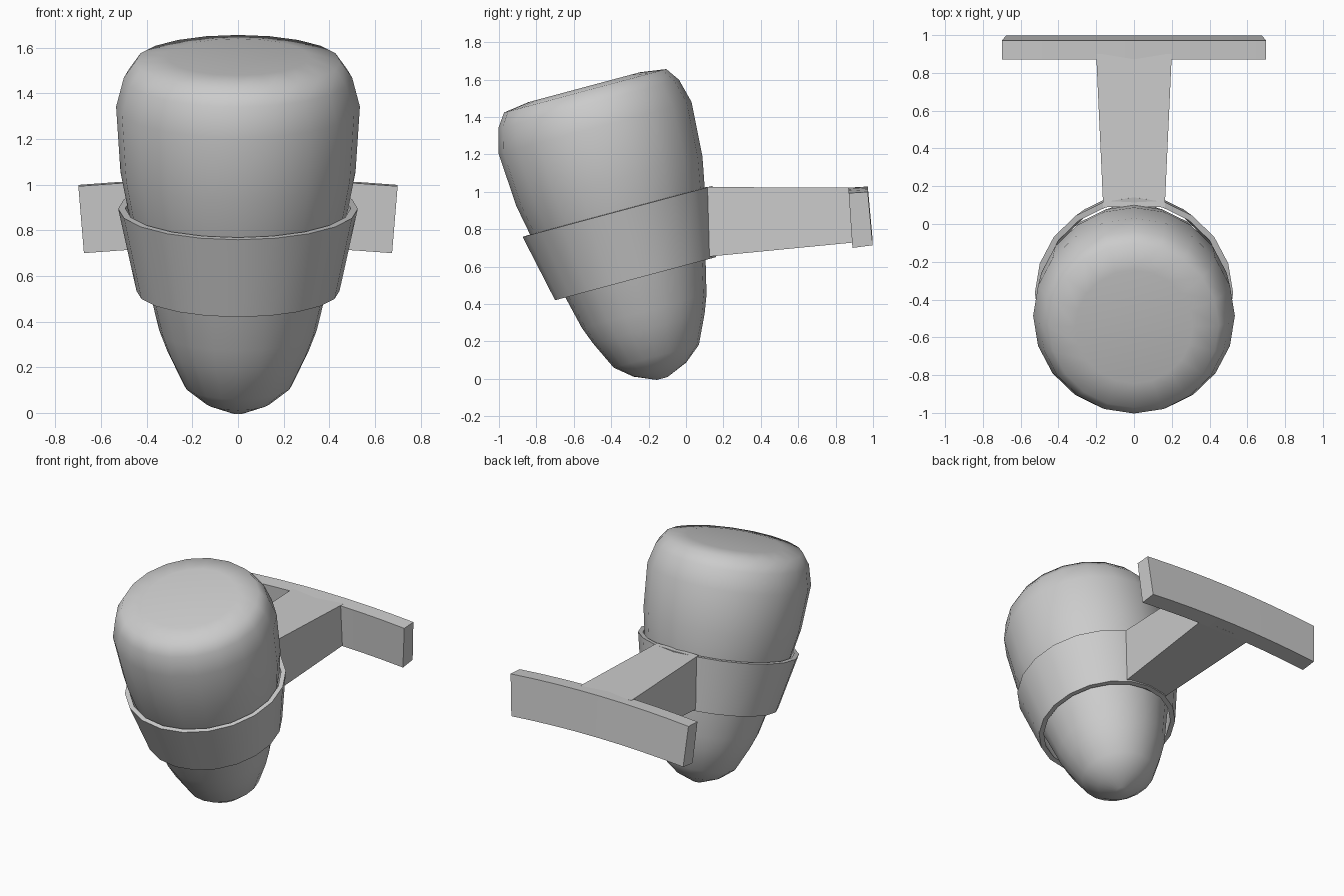
import bpy, bmesh
from math import sin, cos, pi, radians

if "Cube" in bpy.data.objects:
    bpy.data.objects.remove(bpy.data.objects["Cube"])

SIDES = 20
TILT = radians(15)
ORIGIN = (0, -0.27, 0.535)   # centre of the ring's lower edge


def make(name, verts, faces, angle=30):
    me = bpy.data.meshes.new(name)
    me.from_pydata(verts, [], faces)
    bm = bmesh.new()
    bm.from_mesh(me)
    bmesh.ops.recalc_face_normals(bm, faces=bm.faces)
    bm.to_mesh(me)
    bm.free()
    ob = bpy.data.objects.new(name, me)
    bpy.context.collection.objects.link(ob)
    bpy.ops.object.select_all(action='DESELECT')
    ob.select_set(True)
    bpy.context.view_layer.objects.active = ob
    bpy.ops.object.shade_smooth_by_angle(angle=radians(angle))
    return ob


def revolve(name, profile, closed, angle):
    """Spin (radius, height) points about the tilted axis."""
    verts = [(r * sin(2 * pi * i / SIDES), -r * cos(2 * pi * i / SIDES), h)
             for r, h in profile for i in range(SIDES)]
    n = len(profile)
    faces = []
    for k in range(n if closed else n - 1):
        a, b = k * SIDES, (k + 1) % n * SIDES
        for i in range(SIDES):
            j = (i + 1) % SIDES
            faces.append((a + i, a + j, b + j, b + i))
    if not closed:
        faces.append(tuple(range(SIDES)))
        faces.append(tuple(range((n - 1) * SIDES, n * SIDES)))
    ob = make(name, verts, faces, angle)
    ob.location = ORIGIN
    ob.rotation_euler.x = TILT
    return ob


def loft(name, sections):
    """Skin four-cornered sections into a closed bar."""
    verts = [p for s in sections for p in s]
    faces = [(0, 1, 2, 3), tuple(len(verts) - 4 + i for i in range(4))]
    for k in range(len(sections) - 1):
        for i in range(4):
            j = (i + 1) % 4
            faces.append((4 * k + i, 4 * k + j, 4 * k + 4 + j, 4 * k + 4 + i))
    return make(name, verts, faces)


# Tapered cup with rounded base and lid
revolve("cup", [(0.03, -0.552), (0.146, -0.503), (0.236, -0.429), (0.309, -0.275),
                (0.345, -0.18), (0.388, 0.0), (0.483, 0.372), (0.515, 0.54),
                (0.534, 0.835), (0.50, 0.967), (0.449, 1.04), (0.31, 1.06)], False, 65)

# Conical holder ring
revolve("holder_ring", [(0.445, 0.0), (0.525, 0.372), (0.494, 0.374), (0.414, 0.0)], True, 30)

# Arm from the ring to the mounting plate
loft("arm", [[(-w, yt, zt), (w, yt, zt), (w, yb, zb), (-w, yb, zb)]
             for w, yt, zt, yb, zb in ((0.163, 0.09, 1.025, 0.11, 0.652),
                                       (0.20, 0.90, 1.022, 0.92, 0.731))])

# Gently arched mounting plate
R = 8.4
section = ((0.87, 1.022), (0.972, 1.028), (0.998, 0.742), (0.89, 0.728))
plate = []
for k in range(9):
    a = radians(4.78) * (k - 4) / 4
    plate.append([((R + z - 1.028) * sin(a), y,
                   1.028 - R + (R + z - 1.028) * cos(a)) for y, z in section])
loft("mounting_plate", plate)
